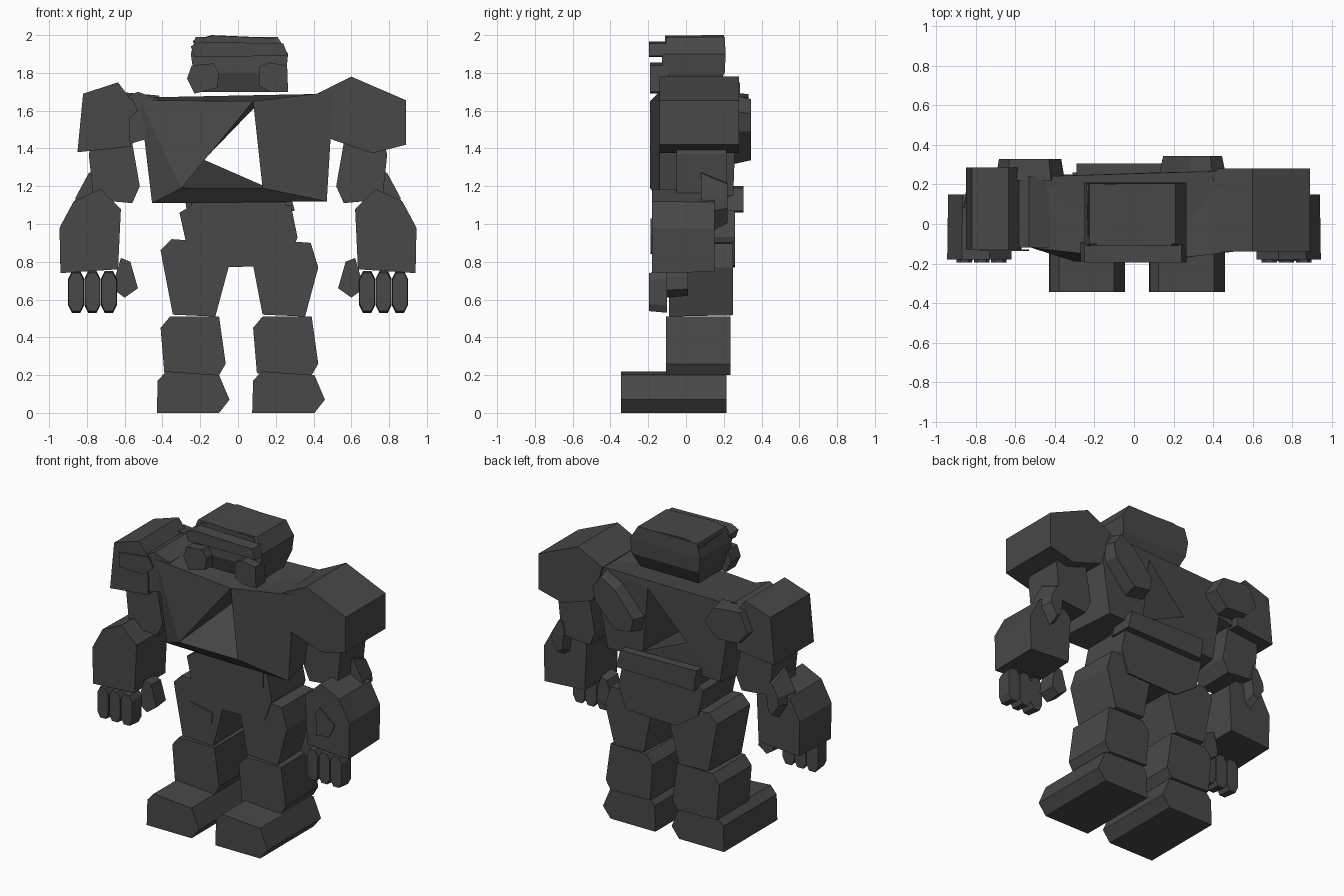
import bpy, bmesh

mat = bpy.data.materials.new("dark_stone")
mat.diffuse_color = (0.065, 0.065, 0.065, 1)


def make(name, verts, faces):
    me = bpy.data.meshes.new(name)
    me.from_pydata(verts, [], faces)
    bm = bmesh.new()
    bm.from_mesh(me)
    bmesh.ops.recalc_face_normals(bm, faces=bm.faces[:])
    bm.to_mesh(me)
    bm.free()
    me.materials.append(mat)
    ob = bpy.data.objects.new(name, me)
    bpy.context.collection.objects.link(ob)
    return ob


def slab(name, pts, y0, y1, front=1.0, back=1.0, dx=0, flip=1):
    """Extrude an x-z outline from y0 to y1, scaling each end about its middle."""
    n = len(pts)
    cx = sum(p[0] for p in pts) / n
    cz = sum(p[1] for p in pts) / n
    verts = []
    for y, s in ((y0, front), (y1, back)):
        verts += [(flip * (cx + (x - cx) * s) + dx, y, cz + (z - cz) * s) for x, z in pts]
    faces = [list(range(n)), list(range(n, 2 * n))]
    faces += [[i, (i + 1) % n, n + (i + 1) % n, n + i] for i in range(n)]
    return make(name, verts, faces)


# legs: the right one repeats the left, shifted sideways
foot = [(-.43, 0), (-.425, .17), (-.38, .22), (-.10, .20), (-.045, .07), (-.10, 0)]
shin = [(-.41, .45), (-.36, .51), (-.10, .51), (-.065, .26), (-.10, .20), (-.39, .21)]
thigh = [(-.41, .86), (-.35, .92), (-.09, .90), (-.05, .77), (-.12, .51), (-.345, .52)]
for side, k in (("left", 0), ("right", 1)):
    slab(side + "_foot", foot, -.345, .215, dx=.505 * k)
    slab(side + "_shin", shin, -.105, .235, dx=.49 * k)
    slab(side + "_thigh", thigh, -.09, .25, dx=.475 * k, back=.97)

# thigh chip, pelvis and belt
slab("thigh_chip", [(-.30, .66), (-.285, .765), (-.12, .73), (-.13, .66), (-.21, .62)], -.096, -.088)
slab("pelvis", [(-.31, 1.06), (-.24, 1.10), (.28, 1.10), (.315, .93), (.26, .78), (-.11, .77),
                (-.27, .88)], -.095, .26)
slab("belt", [(-.27, 1.19), (.25, 1.19), (.255, 1.0), (-.22, .985)], -.10, .22)
slab("back_belt", [(-.29, 1.20), (.27, 1.19), (.30, 1.07), (-.27, 1.06)], .15, .305)

# torso with a triangular tunnel through it
torso = [(-.52, -.12, 1.655), (.08, -.19, 1.65), (.505, -.14, 1.70), (.47, -.14, 1.12),
         (.13, -.19, 1.19), (-.30, -.19, 1.19), (-.455, -.10, 1.11),
         (-.50, .24, 1.67), (.50, .27, 1.69), (.40, .25, 1.15), (-.42, .24, 1.14),
         (.10, .26, 1.63), (.14, .25, 1.20), (-.18, .25, 1.34)]
make("torso", torso, [
    (0, 1, 5), (0, 5, 6), (1, 2, 3, 4), (6, 5, 4, 3),
    (7, 8, 11), (7, 11, 13), (7, 13, 10), (10, 13, 12), (10, 12, 9), (9, 12, 11, 8),
    (0, 1, 7), (1, 8, 7), (1, 2, 8), (6, 3, 9, 10), (0, 6, 10, 7), (2, 3, 9, 8),
    (1, 5, 13, 11), (5, 4, 12, 13), (4, 1, 11, 12)])

# rocks on the back
slab("right_back_rock", [(.47, 1.60), (.40, 1.69), (.28, 1.62), (.12, 1.43), (.14, 1.33),
                         (.28, 1.31), (.45, 1.49)], .22, .345, back=.85)
slab("left_back_rock", [(-.70, 1.56), (-.64, 1.70), (-.42, 1.68), (-.35, 1.56), (-.45, 1.46),
                        (-.62, 1.47)], .22, .33, back=.9)

# shoulders
slab("left_shoulder", [(-.82, 1.69), (-.635, 1.75), (-.575, 1.67), (-.57, 1.41), (-.85, 1.38)],
     -.13, .285)
slab("left_shoulder_joint", [(-.62, 1.66), (-.53, 1.70), (-.42, 1.66), (-.45, 1.46), (-.62, 1.41)],
     -.12, .24)
slab("shoulder_chip", [(-.78, 1.64), (-.56, 1.665), (-.53, 1.60), (-.60, 1.54), (-.775, 1.54)],
     -.137, -.128)
slab("right_shoulder", [(.42, 1.69), (.60, 1.78), (.89, 1.655), (.89, 1.42), (.71, 1.375),
                        (.49, 1.45)], -.14, .28)

# arms, mirrored
upper = [(-.79, 1.37), (-.765, 1.13), (-.56, 1.11), (-.52, 1.20), (-.56, 1.43), (-.77, 1.43)]
fore = [(-.94, .74), (-.945, .98), (-.87, 1.12), (-.73, 1.185), (-.62, 1.08), (-.635, .76)]
spike = [(-.79, 1.27), (-.74, 1.29), (-.71, 1.18), (-.74, .97), (-.79, .93), (-.87, 1.06),
         (-.86, 1.14)]
thumb = [(-.62, .82), (-.57, .80), (-.53, .66), (-.60, .61), (-.655, .65), (-.65, .72)]
for side, f in (("left", 1), ("right", -1)):
    slab(side + "_upper_arm", upper, -.05, .215, flip=f)
    slab(side + "_forearm", fore, -.18, .15, flip=f, back=.97)
    slab(side + "_elbow_spike", spike, .08, .22, flip=f, back=.6)
    slab(side + "_thumb", thumb, -.10, .01, flip=f, back=.9)
    for i in range(3):
        a = -.90 + i * .087
        b = a + .085
        tip = [(a, .57), (a, .71), (a + .02, .75), (b - .02, .75), (b, .71), (b, .57),
               (b - .02, .53), (a + .02, .53)]
        slab(f"{side}_finger_{i + 1}", tip, -.195, -.10, flip=f, front=.92)
slab("forearm_chip", [(.70, .98), (.73, 1.03), (.84, .94), (.80, .85), (.71, .84)], -.187, -.178)

# head: tapered crown with a jaw below
hv = []
for z, x0, x1, y0, y1 in ((1.70, -.20, .23, -.10, .15), (1.80, -.235, .255, -.13, .205),
                          (1.90, -.25, .265, -.125, .21), (1.99, -.225, .21, -.10, .205)):
    hv += [(x0, y0, z), (x1, y0, z), (x1, y1, z), (x0, y1, z)]
hf = [(0, 1, 2, 3), (12, 13, 14, 15)]
for r in (0, 4, 8):
    hf += [(r + i, r + (i + 1) % 4, r + 4 + (i + 1) % 4, r + 4 + i) for i in range(4)]
make("head", hv, hf)
slab("crown", [(-.24, 1.97), (-.14, 2.0), (.20, 1.985), (.24, 1.92), (-.22, 1.93)], -.11, .20, front=.95)
slab("brow", [(-.25, 1.94), (-.20, 1.965), (.24, 1.955), (.265, 1.89), (-.23, 1.885)], -.195, -.10)
slab("left_cheek", [(-.27, 1.77), (-.245, 1.84), (-.13, 1.85), (-.10, 1.80), (-.11, 1.72),
                    (-.23, 1.69)], -.19, -.09)
slab("right_cheek", [(.11, 1.83), (.16, 1.855), (.26, 1.84), (.265, 1.70), (.17, 1.70),
                     (.11, 1.73)], -.19, -.09)
